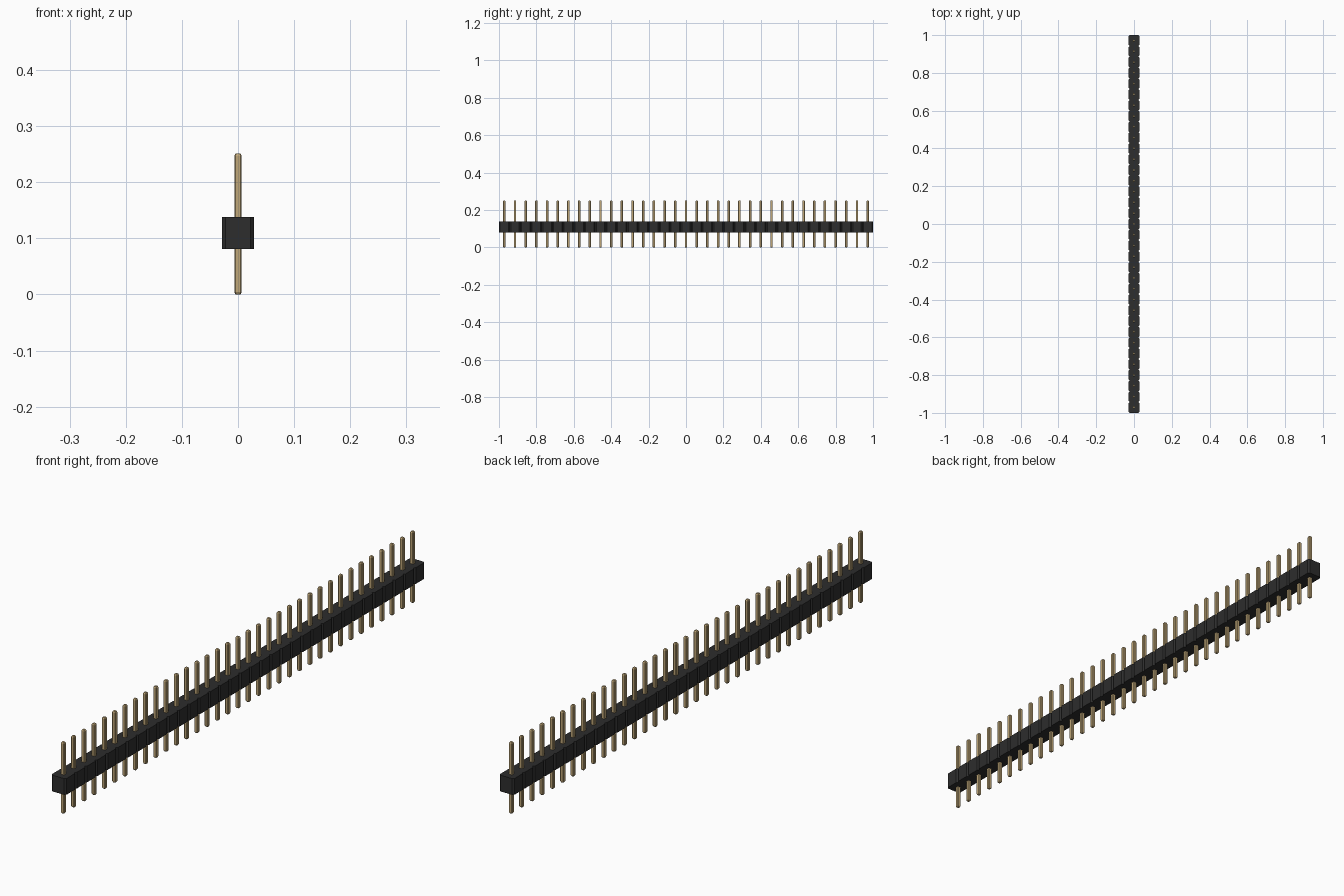
import bpy, bmesh

cube = bpy.data.objects.get("Cube")
if cube:
    bpy.data.objects.remove(cube, do_unlink=True)

COUNT = 35
PITCH = 2.0 / COUNT
HALF = PITCH / 2
CHAMFER = 0.006


def material(name, rgb, metallic=0.0):
    m = bpy.data.materials.new(name)
    m.use_nodes = True
    m.diffuse_color = (*rgb, 1)
    m.node_tree.nodes["Principled BSDF"].inputs["Base Color"].default_value = (*rgb, 1)
    return m


black = material("black plastic", (0.026, 0.026, 0.026))
gold = material("gold metal", (0.53, 0.39, 0.19))


def octagon(h, c):
    """Square of half width h with corners cut by c, counter-clockwise."""
    k = h - c
    return [(h, -k), (h, k), (k, h), (-k, h), (-h, k), (-h, -k), (-k, -h), (k, -h)]


def loft(name, rings, mat):
    """Join stacked (outline, z) rings into a closed solid."""
    bm = bmesh.new()
    loops = [[bm.verts.new((x, y, z)) for x, y in pts] for pts, z in rings]
    n = len(loops[0])
    for a, b in zip(loops, loops[1:]):
        for i in range(n):
            j = (i + 1) % n
            bm.faces.new((a[i], a[j], b[j], b[i]))
    bm.faces.new(loops[0][::-1])
    bm.faces.new(loops[-1])
    mesh = bpy.data.meshes.new(name)
    bm.to_mesh(mesh)
    bm.free()
    mesh.materials.append(mat)
    obj = bpy.data.objects.new(name, mesh)
    bpy.context.collection.objects.link(obj)
    return obj


# Housing: one outline with a V notch between neighbouring cells
side = []
for i in range(COUNT):
    y0 = -1 + i * PITCH
    side += [(HALF - CHAMFER, y0), (HALF, y0 + CHAMFER), (HALF, y0 + PITCH - CHAMFER)]
side.append((HALF - CHAMFER, 1.0))
outline = side + [(-x, -y) for x, y in side]
loft("housing", [(outline, 0.081), (outline, 0.081 + PITCH)], black)

# Pins: slim posts with cut edges and tapered tips, sharing one mesh
shaft, tip = octagon(0.0066, 0.002), octagon(0.0042, 0.0012)
first = loft("pin_01", [(tip, 0), (shaft, 0.004), (shaft, 0.247), (tip, 0.251)], gold)
for i in range(COUNT):
    pin = first if i == 0 else bpy.data.objects.new(f"pin_{i + 1:02d}", first.data)
    if i:
        bpy.context.collection.objects.link(pin)
    pin.location.y = -1 + (i + 0.5) * PITCH
